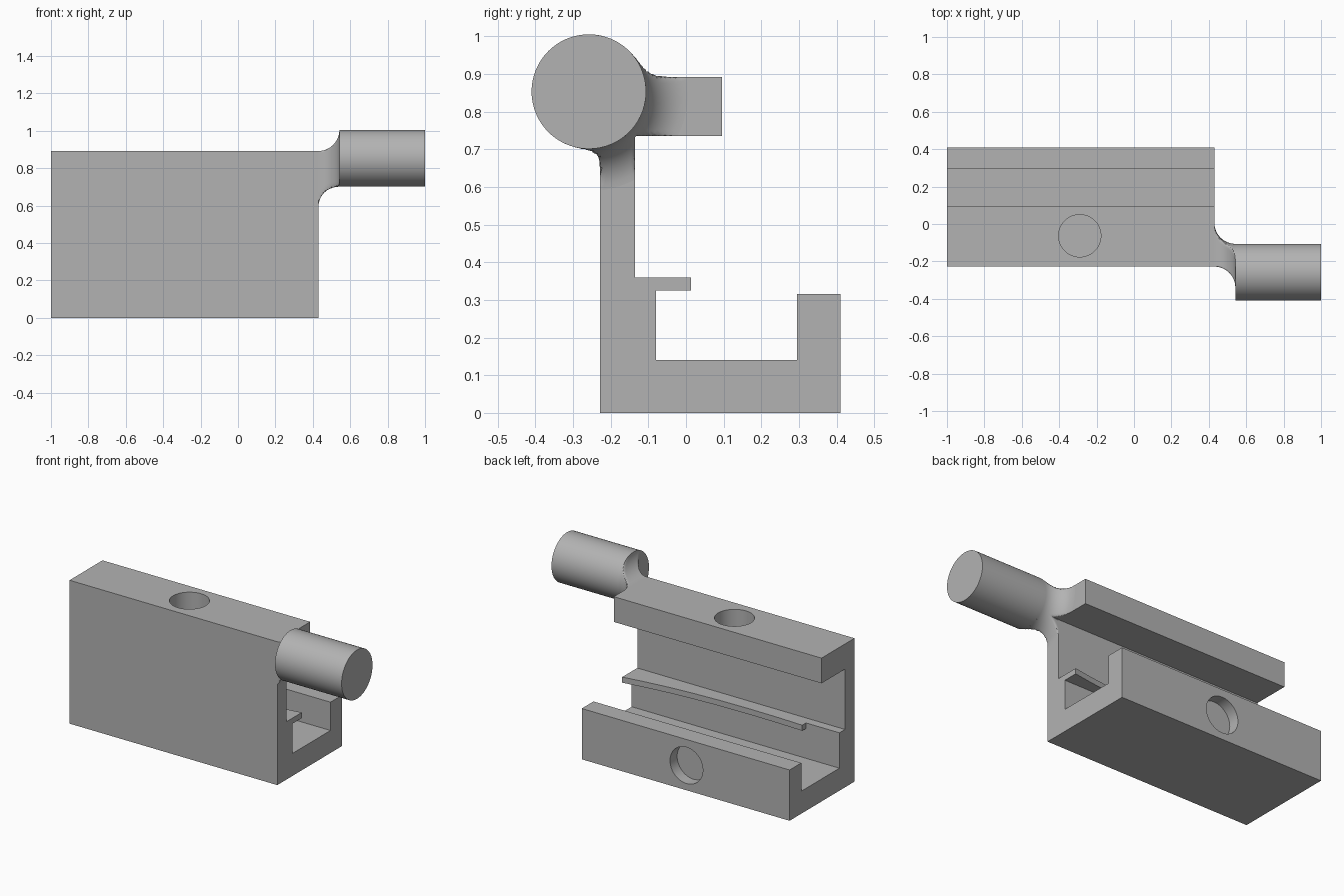
import bpy, bmesh, math
from mathutils import Vector

if "Cube" in bpy.data.objects:
    bpy.data.objects.remove(bpy.data.objects["Cube"], do_unlink=True)

GREY = (0.45, 0.45, 0.45, 1.0)
grey = bpy.data.materials.new("plain grey")
grey.use_nodes = True
grey.diffuse_color = GREY
grey.node_tree.nodes["Principled BSDF"].inputs["Base Color"].default_value = GREY


def finish(bm, name):
    bmesh.ops.recalc_face_normals(bm, faces=bm.faces)
    mesh = bpy.data.meshes.new(name)
    bm.to_mesh(mesh)
    bm.free()
    mesh.materials.append(grey)
    obj = bpy.data.objects.new(name, mesh)
    bpy.context.collection.objects.link(obj)
    return obj


def activate(obj):
    bpy.ops.object.select_all(action="DESELECT")
    obj.select_set(True)
    bpy.context.view_layer.objects.active = obj


def smooth(obj, degrees=30):
    activate(obj)
    bpy.ops.object.shade_smooth_by_angle(angle=math.radians(degrees))


def prism(name, points, offset):
    bm = bmesh.new()
    face = bm.faces.new([bm.verts.new(p) for p in points])
    new = bmesh.ops.extrude_face_region(bm, geom=[face])["geom"]
    bmesh.ops.translate(bm, vec=offset, verts=[v for v in new if isinstance(v, bmesh.types.BMVert)])
    return finish(bm, name)


def cylinder(name, centre, radius, depth, rotation):
    bpy.ops.mesh.primitive_cylinder_add(vertices=96, radius=radius, depth=depth,
                                        location=centre, rotation=rotation)
    obj = bpy.context.object
    obj.name = name
    obj.data.materials.append(grey)
    return obj


def drill(target, centre, radius, depth, rotation):
    cutter = cylinder("hole_cutter", centre, radius, depth * 2, rotation)
    cutter.hide_render = True
    activate(target)
    mod = target.modifiers.new("hole", "BOOLEAN")
    mod.operation, mod.solver, mod.object = "DIFFERENCE", "EXACT", cutter
    bpy.ops.object.modifier_apply(modifier=mod.name)
    bpy.data.objects.remove(cutter, do_unlink=True)


# Main channel body, extruded along x
LEFT, RIGHT = 0.43, -1.0
FRONT, TOP, WALL, SHELF = -0.228, 0.892, -0.135, 0.735
profile = [(FRONT, 0), (0.41, 0), (0.41, 0.316), (0.295, 0.316), (0.295, 0.14),
           (-0.08, 0.14), (-0.08, 0.36), (WALL, 0.36), (WALL, SHELF),
           (0.096, SHELF), (0.096, TOP), (FRONT, TOP)]
body = prism("channel_body", [(RIGHT, y, z) for y, z in profile], (LEFT - RIGHT, 0, 0))

# Blind round holes in the top bar and the rear wall
QUARTER = math.pi / 2
drill(body, (-0.29, -0.063, TOP), 0.113, 0.12, (0, 0, 0))
drill(body, (-0.29, 0.41, 0.155), 0.113, 0.07, (QUARTER, 0, 0))
smooth(body)

# Thin lip with a gently hollowed edge
edge = [(LEFT, 0.013), (0.3, -0.007), (0.15, -0.025), (0, -0.038), (-0.2, -0.048),
        (-0.4, -0.051), (-0.6, -0.049), (-0.77, -0.043)]
outline = [(LEFT, -0.08)] + edge + [(-0.77, -0.08)]
lip = prism("inner_lip", [(x, y, 0.325) for x, y in outline], (0, 0, 0.035))
smooth(lip, 15)

# Round peg
AXIS_Y, AXIS_Z, R, FILLET = -0.258, 0.853, 0.152, 0.112
NECK_END = LEFT + FILLET
peg = cylinder("round_peg", ((NECK_END + 1) / 2, AXIS_Y, AXIS_Z), R, 1 - NECK_END, (0, QUARTER, 0))
smooth(peg)

# Filleted neck: sections blending the body end into the peg
HUB = Vector((-0.18, 0.81))


def reach(angle, radius, grow):
    """Distance from the hub to the section outline in one direction."""
    c, s = math.cos(angle), math.sin(angle)
    away = HUB - Vector((AXIS_Y, AXIS_Z))
    b = away.x * c + away.y * s
    limits = [-b + math.sqrt(b * b - away.length_squared + radius * radius)]
    if s > 1e-6:
        limits.append((TOP + grow - HUB.y) / s)
    if c < -1e-6:
        limits.append((FRONT - grow - HUB.x) / c)
    if c > 1e-6 and s < -1e-6:
        limits.append(max((WALL - HUB.x) / c, (SHELF - HUB.y) / s))
    return min(limits)


bm = bmesh.new()
STEPS, SIDES = 16, 144
rings = []
for i in range(STEPS + 1):
    t = (1 - math.cos(math.pi * i / STEPS)) / 2
    radius = R + FILLET * (1 - math.sqrt(max(0, 1 - (1 - t) ** 2)))
    grow = FILLET * (1 - math.sqrt(max(0, 1 - t * t)))
    ring = []
    for k in range(SIDES):
        a = math.tau * k / SIDES
        d = reach(a, radius, grow)
        ring.append(bm.verts.new((LEFT + FILLET * t, HUB.x + d * math.cos(a), HUB.y + d * math.sin(a))))
    rings.append(ring)
for low, high in zip(rings, rings[1:]):
    for k in range(SIDES):
        n = (k + 1) % SIDES
        bm.faces.new((low[k], low[n], high[n], high[k]))
bm.faces.new(rings[0])
bm.faces.new(rings[-1])
neck = finish(bm, "filleted_neck")
smooth(neck, 35)
